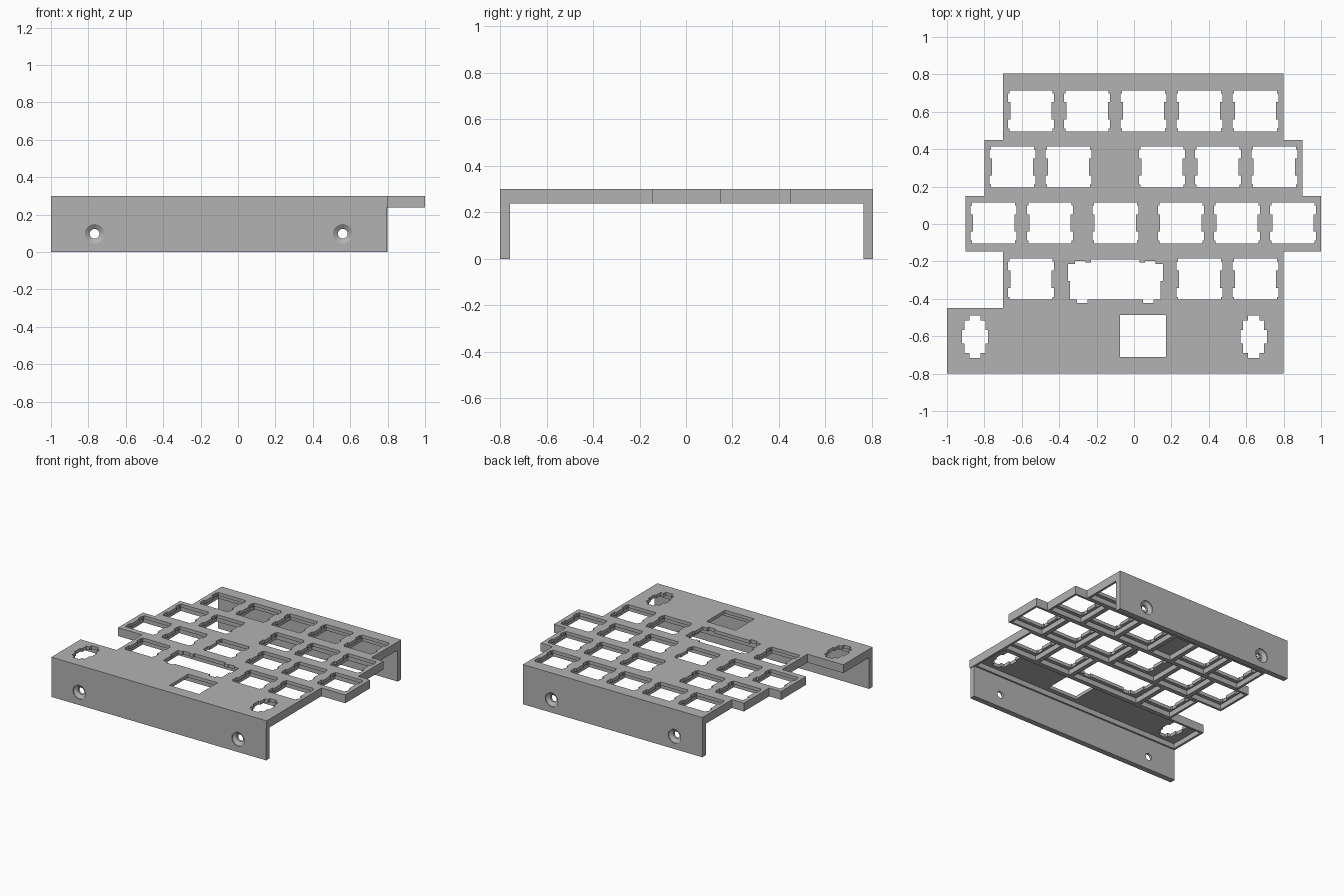
import bpy
import bmesh
from math import pi
from mathutils import Matrix

cube = bpy.data.objects.get("Cube")
if cube:
    bpy.data.objects.remove(cube, do_unlink=True)

TOP, SKIN, RIB = 0.30, 0.275, 0.237      # plate top, plate underside, rib bottom
WALL = 0.042                             # wall thickness

grey = bpy.data.materials.new("plain grey")
grey.use_nodes = True
colour = (0.45, 0.45, 0.45, 1)
grey.diffuse_color = colour
grey.node_tree.nodes["Principled BSDF"].inputs["Base Color"].default_value = colour


def make(name, bm):
    bmesh.ops.recalc_face_normals(bm, faces=bm.faces)
    mesh = bpy.data.meshes.new(name)
    bm.to_mesh(mesh)
    bm.free()
    obj = bpy.data.objects.new(name, mesh)
    bpy.context.collection.objects.link(obj)
    return obj


def prism(bm, points, z0, z1):
    face = bm.faces.new([bm.verts.new((x, y, z0)) for x, y in points])
    out = bmesh.ops.extrude_face_region(bm, geom=[face])
    verts = [g for g in out["geom"] if isinstance(g, bmesh.types.BMVert)]
    bmesh.ops.translate(bm, verts=verts, vec=(0, 0, z1 - z0))


def box(bm, x0, x1, y0, y1, z0, z1):
    prism(bm, [(x0, y0), (x1, y0), (x1, y1), (x0, y1)], z0, z1)


def combine(obj, other, operation):
    mod = obj.modifiers.new(operation.lower(), "BOOLEAN")
    mod.object, mod.operation, mod.solver = other, operation, "EXACT"
    bpy.context.view_layer.update()
    graph = bpy.context.evaluated_depsgraph_get()
    result = bpy.data.meshes.new_from_object(obj.evaluated_get(graph))
    obj.modifiers.clear()
    obj.data = result
    bpy.data.objects.remove(other, do_unlink=True)


def mirrored(quarter, cx, cy):
    """Closed outline from the points of one quadrant, listed counter-clockwise."""
    right = [(x, -y) for x, y in reversed(quarter)] + quarter
    left = [(-x, -y) for x, y in right]
    return [(cx + x, cy + y) for x, y in right + left]


# Rows of the plate: y range, outer x range
rows = [(-0.80, -0.45, -1.0, 0.8), (-0.45, -0.147, -0.7, 0.8),
        (-0.147, 0.15, -0.9, 1.0), (0.15, 0.45, -0.8, 0.9), (0.45, 0.805, -0.7, 0.8)]
outline = []
for y0, y1, x0, x1 in rows:
    outline += [(x1, y0), (x1, y1)]
for y0, y1, x0, x1 in reversed(rows):
    outline += [(x0, y1), (x0, y0)]
bm = bmesh.new()
prism(bm, outline, RIB, TOP)
plate = make("key_plate", bm)

# Front and back walls
bm = bmesh.new()
box(bm, -1.0, 0.795, -0.80, -0.80 + WALL, 0, RIB + 0.02)
box(bm, -0.7, 0.8, 0.805 - WALL, 0.805, 0, RIB + 0.02)
combine(plate, make("walls", bm), "UNION")

# Pockets under the plate, leaving ribs between the cells
cells = [(-1.0, 0.8), (-0.7, -0.4, 0.2, 0.5, 0.8), (-0.9, -0.6, -0.3, 0.1, 0.4, 0.7, 1.0),
         (-0.8, -0.5, -0.2, 0.0, 0.3, 0.6, 0.9), (-0.7, -0.4, -0.1, 0.2, 0.5, 0.8)]
GAP = 0.017
bm = bmesh.new()
for (y0, y1, _, _), edges in zip(rows, cells):
    y0, y1 = max(y0 + GAP, -0.745), min(y1 - GAP, 0.745)
    for x0, x1 in zip(edges, edges[1:]):
        box(bm, x0 + GAP, x1 - GAP, y0, y1, RIB - 0.05, SKIN)
combine(plate, make("pockets", bm), "DIFFERENCE")

# Openings for the keys, each with four side notches
key = [(0.110, 0.046), (0.123, 0.046), (0.123, 0.094), (0.110, 0.094), (0.110, 0.110)]
key = [(0.110, 0.046), (0.123, 0.046), (0.123, 0.094), (0.115, 0.094), (0.115, 0.110)]
slot = [(0.070, 0.035), (0.056, 0.035), (0.056, 0.088), (0.030, 0.088), (0.030, 0.113)]
key_rows = [(0.605, (-0.55, -0.25, 0.05, 0.35, 0.65)), (0.305, (-0.65, -0.35, 0.15, 0.45, 0.75)),
            (0.005, (-0.75, -0.45, -0.10, 0.25, 0.55, 0.85)), (-0.295, (-0.55, 0.35, 0.65))]
bm = bmesh.new()
for y, centres in key_rows:
    for x in centres:
        prism(bm, mirrored(key, x, y), RIB, TOP + 0.05)
# Stabiliser slots at both ends of the front row
for x in (-0.85, 0.64):
    prism(bm, mirrored(slot, x, -0.603), RIB, TOP + 0.05)
# Plain window
box(bm, -0.075, 0.17, -0.71, -0.487, RIB, TOP + 0.05)
# Wide key opening, symmetrical in x
half = [(0.148, -0.405), (0.148, -0.422), (0.205, -0.422), (0.205, -0.403), (0.242, -0.403),
        (0.242, -0.305), (0.254, -0.305), (0.254, -0.213), (0.215, -0.213), (0.215, -0.199),
        (0.160, -0.199), (0.160, -0.207), (0.130, -0.207), (0.130, -0.190)]
wide = half + [(-x, y) for x, y in reversed(half)]
prism(bm, [(x - 0.10, y) for x, y in wide], RIB, TOP + 0.05)
combine(plate, make("openings", bm), "DIFFERENCE")

# Countersunk screw holes through the walls
profile = [(0.052, -0.02), (0.052, 0.006), (0.026, 0.024), (0.026, 0.08)]
bm = bmesh.new()
for side, y, centres in ((1, -0.80, (-0.767, 0.56)), (-1, 0.805, (-0.467, 0.56))):
    for x in centres:
        rings = []
        for radius, depth in profile:
            spin = Matrix.Translation((x, y + side * depth, 0.097)) @ Matrix.Rotation(pi / 2, 4, "X")
            rings.append(bmesh.ops.create_circle(bm, segments=32, radius=radius, matrix=spin)["verts"])
        for a, b in zip(rings, rings[1:]):
            for i in range(32):
                j = (i + 1) % 32
                bm.faces.new((a[i], a[j], b[j], b[i]))
        bm.faces.new(rings[0])
        bm.faces.new(rings[-1])
combine(plate, make("screw_holes", bm), "DIFFERENCE")

plate.data.materials.clear()
plate.data.materials.append(grey)
for face in plate.data.polygons:
    face.material_index = 0
bpy.context.view_layer.objects.active = plate
plate.select_set(True)
bpy.ops.object.shade_smooth_by_angle(angle=pi / 6)
